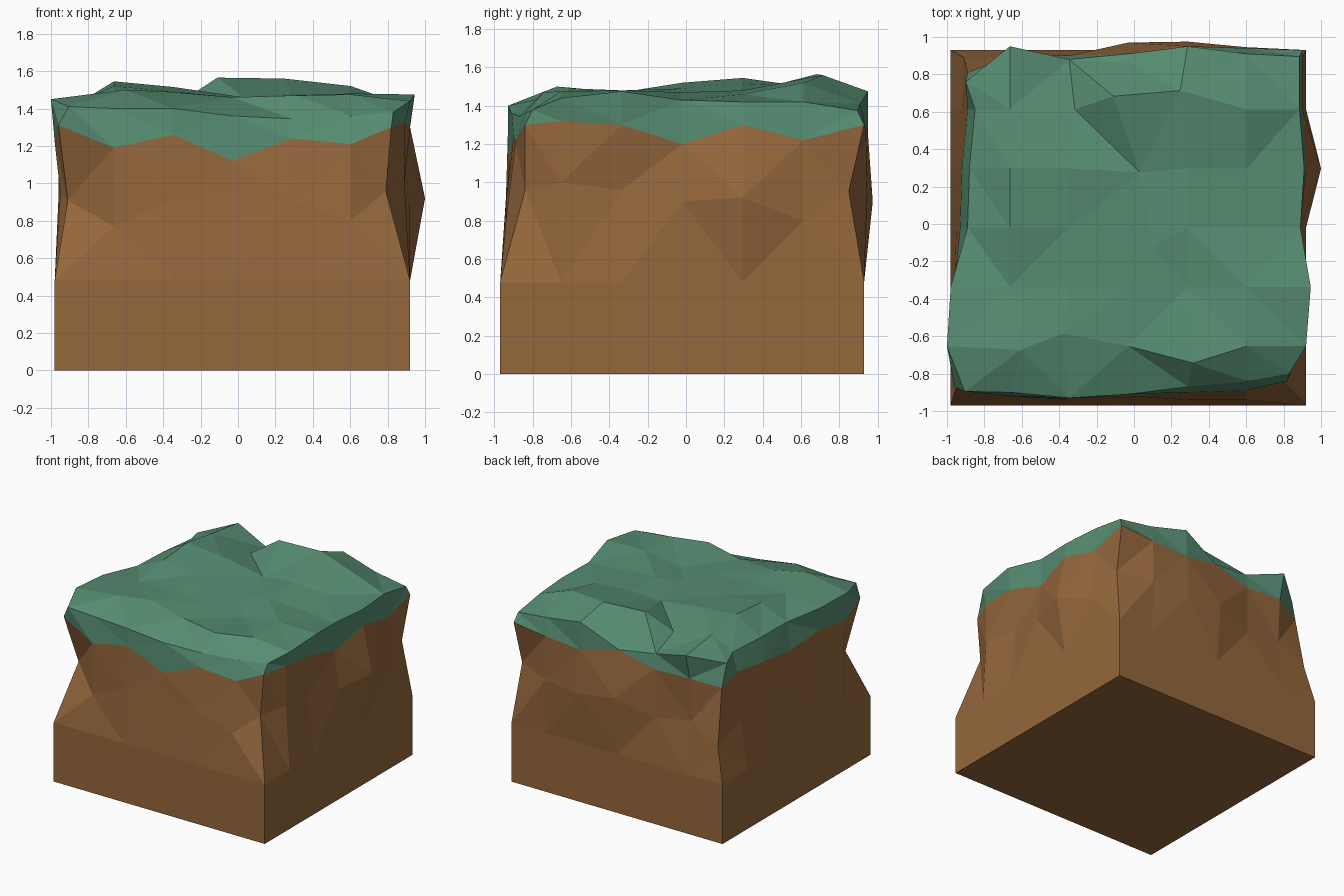
import bpy, bmesh

if "Cube" in bpy.data.objects:
    bpy.data.objects.remove(bpy.data.objects["Cube"])

N, STEP, X0, Y0 = 6, 1.9 / 6, -0.98, -0.97


def material(name, rgb):
    m = bpy.data.materials.new(name)
    m.diffuse_color = (*rgb, 1)
    m.use_nodes = True
    m.node_tree.nodes["Principled BSDF"].inputs["Base Color"].default_value = m.diffuse_color
    return m


def grid(i, j):
    return X0 + STEP * i, Y0 + STEP * j


# Perimeter cells, counter-clockwise from the front left corner
EDGE = ([(i, 0) for i in range(N)] + [(N, j) for j in range(N)]
        + [(i, N) for i in range(N, 0, -1)] + [(0, j) for j in range(N, 0, -1)])


def ring(insets, heights):
    """Perimeter points pushed inwards from the block's sides."""
    pts = []
    for (i, j), d, z in zip(EDGE, insets, heights):
        dx, dy = d if isinstance(d, tuple) else (d, d)
        x, y = grid(i, j)
        x += dx if i == 0 else -dx if i == N else 0
        y += dy if j == 0 else -dy if j == N else 0
        pts.append((x, y, z))
    return pts


def band(bm, low, high):
    """Quads joining two closed rings of vertices."""
    n = len(low)
    for k in range(n):
        m = (k + 1) % n
        bm.faces.new((low[k], low[m], high[m], high[k]))


def finish(bm, name, mat):
    quads = [f for f in bm.faces if len(f.verts) == 4]
    bmesh.ops.triangulate(bm, faces=quads, quad_method='BEAUTY')
    bm.normal_update()
    me = bpy.data.meshes.new(name)
    bm.to_mesh(me)
    bm.free()
    me.materials.append(mat)
    bpy.context.collection.objects.link(bpy.data.objects.new(name, me))


# Rim of the grass: front, right, back, left
rim_in = [.075, .07, .04, .06, .10, .13,
          (.09, .17), 0, -.025, .03, .01, .035,
          .035, .02, -.02, .07, .05, -.02,
          (.08, .17), .13, .10, .09, 0, -.02]
rim_z = [1.41, 1.40, 1.40, 1.36, 1.345, 1.36,
         1.38, 1.44, 1.475, 1.43, 1.42, 1.42,
         1.375, 1.41, 1.475, 1.35, 1.36, 1.455,
         1.385, 1.405, 1.413, 1.417, 1.44, 1.45]

# Ragged line where grass meets earth
line_in = [(.02, .10), .05, .04, .05, .07, .08,
           (.10, .13), .03, 0, .03, 0, .02,
           (.02, .0), -.01, -.02, .02, .03, .03,
           (.09, .12), .09, .06, .05, .02, .0]
line_z = [1.31, 1.19, 1.26, 1.12, 1.24, 1.21,
          1.30, 1.32, 1.30, 1.20, 1.30, 1.22,
          1.30, 1.27, 1.25, 1.32, 1.24, 1.25,
          1.20, 1.25, 1.23, 1.20, 1.25, 1.22]

# Lumpy belt half way up the earth
belt_in = [(.07, .22), .05, .03, .04, .03, .03,
           (.13, .13), .03, .05, 0, -.08, 0,
           (.04, .08), -.015, -.045, -.04, .03, .05,
           (.07, .04), .06, .04, .03, .02, .03]
belt_z = [.91, .77, .92, .95, .90, .80,
          .96, 1.0, .96, .90, .92, .80,
          .95, .92, .90, .95, .85, .90,
          .76, .88, .95, .90, .92, .95]

# Earth: plain square foot, then belt, then grass line
bm = bmesh.new()
foot = [bm.verts.new(p) for p in ring([0] * 24, [.48] * 24)]
belt = [bm.verts.new(p) for p in ring(belt_in, belt_z)]
line = [bm.verts.new(p) for p in ring(line_in, line_z)]
band(bm, foot, belt)
band(bm, belt, line)
base = [bm.verts.new((*grid(*c), 0)) for c in ((0, 0), (N, 0), (N, N), (0, N))]
bm.faces.new(base[::-1])
for s in range(4):
    top = [foot[(s * N + k) % 24] for k in range(N + 1)]
    bm.faces.new([base[s], base[(s + 1) % 4]] + top[::-1])
finish(bm, "earth_block", material("earth brown", (.30, .135, .045)))

# Grass: skirt from the grass line to the rim, then a bumpy top
bm = bmesh.new()
line = [bm.verts.new(p) for p in ring(line_in, line_z)]
rim = [bm.verts.new(p) for p in ring(rim_in, rim_z)]
band(bm, line, rim)
bumps = [(1.50, 1.49, 1.46, 1.47, 1.475),
         (1.47, 1.48, 1.46, 1.43, 1.48),
         (1.52, 1.49, 1.45, 1.47, 1.45),
         (1.545, 1.515, 1.46, 1.48, 1.46),
         (1.50, 1.43, 1.565, 1.56, 1.52)]
shift = {(1, 1): (.06, -.02), (4, 1): (.03, -.09), (3, 3): (.13, -.10),
         (3, 4): (.06, -.02), (2, 5): (.03, 0), (3, 5): (-.08, .07),
         (4, 5): (-.04, .10), (2, 1): (-.03, .07)}
cell = dict(zip(EDGE, rim))
for j in range(1, N):
    for i in range(1, N):
        x, y = grid(i, j)
        dx, dy = shift.get((i, j), (0, 0))
        cell[i, j] = bm.verts.new((x + dx, y + dy, bumps[j - 1][i - 1]))
for j in range(N):
    for i in range(N):
        bm.faces.new([cell[c] for c in ((i, j), (i + 1, j), (i + 1, j + 1), (i, j + 1))])
finish(bm, "grass_top", material("grass green", (.095, .27, .17)))
